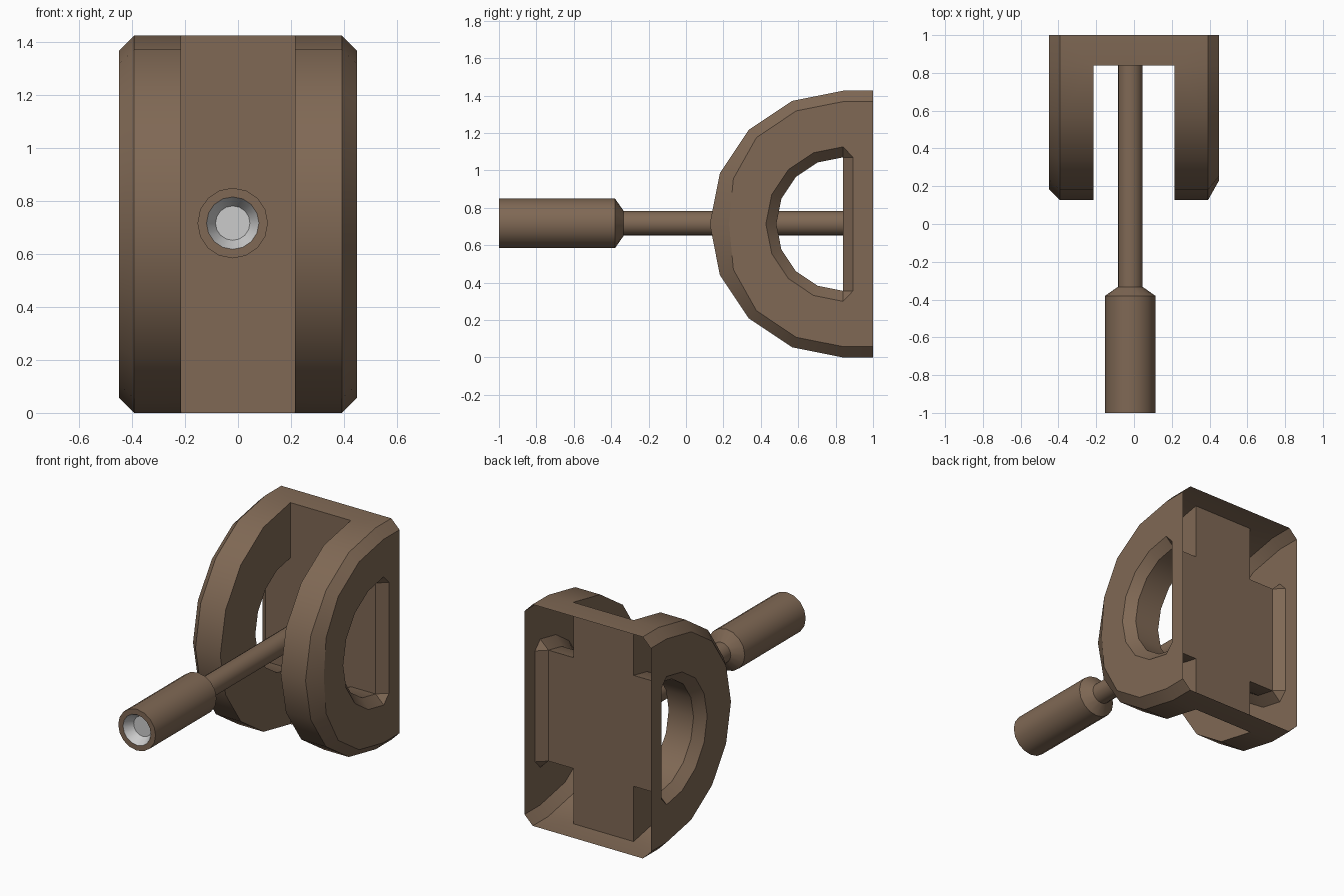
import bpy, bmesh
from math import sin, cos, pi

if "Cube" in bpy.data.objects:
    bpy.data.objects.remove(bpy.data.objects["Cube"])

ZC = 0.717            # height of the ring and rod axis
YC = 0.84             # centre of the half rings, also front of the bridge panel
X_IN, X_BEV, X_OUT = 0.215, 0.392, 0.45
R_OUT, R_RIM, R_FLARE, R_HOLE = 0.713, 0.655, 0.413, 0.357

brown = bpy.data.materials.new("brown")
brown.diffuse_color = (0.215, 0.14, 0.09, 1)
brown.use_nodes = True
brown.node_tree.nodes["Principled BSDF"].inputs["Base Color"].default_value = brown.diffuse_color


def finish(name, bm, mat, smooth=30):
    me = bpy.data.meshes.new(name)
    bm.to_mesh(me)
    bm.free()
    ob = bpy.data.objects.new(name, me)
    bpy.context.collection.objects.link(ob)
    if mat:
        me.materials.append(mat)
    bpy.ops.object.select_all(action='DESELECT')
    ob.select_set(True)
    bpy.context.view_layer.objects.active = ob
    bpy.ops.object.shade_smooth_by_angle(angle=smooth * pi / 180)
    return ob


def face(bm, *pts):
    bm.faces.new([bm.verts.new(p) for p in pts])


def arc(x, r, front=None):
    # half circle from top to bottom, bulging to the front
    pts = []
    for i in range(9):
        a = i * pi / 8
        k = front.get(i, r) if front else r
        pts.append((x, YC - k * sin(a), ZC + k * cos(a)))
    return pts


def bridge(bm, a, b):
    for i in range(len(a) - 1):
        face(bm, a[i], a[i + 1], b[i + 1], b[i])


# Clevis: two hollow half rings joined by a panel, open at the back
bm = bmesh.new()
for s in (-1, 1):
    wider = {3: 0.635, 4: 0.61, 5: 0.635} if s > 0 else None
    edge_in, edge_bev = arc(s * X_IN, R_OUT), arc(s * X_BEV, R_OUT)
    rim = arc(s * X_OUT, R_RIM, wider)
    flare = arc(s * X_OUT, R_FLARE)
    hole_bev, hole_in = arc(s * X_BEV, R_HOLE), arc(s * X_IN, R_HOLE)
    loops = [hole_in, edge_in, edge_bev, rim, flare, hole_bev, hole_in]
    for a, b in zip(loops, loops[1:]):
        bridge(bm, a, b)
    # straight part of the outer wall behind the half ring
    back = [(s * X_OUT, 1, ZC + R_RIM), (s * X_OUT, 1, ZC - R_RIM)]
    slot = [(s * X_OUT, 0.893, ZC + R_HOLE), (s * X_OUT, 0.893, ZC - R_HOLE)]
    bridge(bm, [rim[0], *back, rim[8]], [flare[0], *slot, flare[8]])
    # back edge of the hole
    bridge(bm, slot, [hole_bev[0], hole_bev[8]])
    face(bm, hole_bev[0], hole_bev[8], hole_in[8], hole_in[0])
    for e, i in ((0, 0), (1, 8)):
        face(bm, flare[i], slot[e], hole_bev[i])
        # sloped corner and flat strip behind the half ring
        z = edge_bev[i][2]
        bridge(bm, [edge_in[i], edge_bev[i], rim[i]],
               [(s * X_IN, 1, z), (s * X_BEV, 1, z), back[e]])
# middle panel with its top and bottom strips
levels = [ZC + R_OUT, ZC + R_HOLE, ZC - R_HOLE, ZC - R_OUT]
path = [(1, levels[0])] + [(YC, z) for z in levels] + [(1, levels[3])]
bridge(bm, [(-X_IN, y, z) for y, z in path], [(X_IN, y, z) for y, z in path])
bmesh.ops.remove_doubles(bm, verts=bm.verts, dist=0.0005)
bmesh.ops.recalc_face_normals(bm, faces=bm.faces)
top = max(bm.faces, key=lambda f: f.calc_center_median().z)
if top.normal.z < 0:
    bmesh.ops.reverse_faces(bm, faces=bm.faces)
bmesh.ops.translate(bm, verts=bm.verts,
                    vec=(0, 0, -min(v.co.z for v in bm.verts)))
finish("clevis", bm, brown)


def lathe(name, profile, mat, n=16, cap=False):
    # turn a (y, radius) profile around the rod axis
    bm = bmesh.new()
    rings = [[bm.verts.new((-0.02 + r * cos(2 * pi * i / n), y,
                            ZC + r * sin(2 * pi * i / n))) for i in range(n)]
             for y, r in profile]
    for a, b in zip(rings, rings[1:]):
        for i in range(n):
            j = (i + 1) % n
            bm.faces.new((a[i], a[j], b[j], b[i]))
    if cap:
        bm.faces.new(rings[-1])
    bmesh.ops.recalc_face_normals(bm, faces=bm.faces)
    probe = min(bm.faces, key=lambda f: f.calc_center_median().y)
    if cap and rings and bm.faces[:][-1].normal.y > 0 or not cap and probe.normal.y > 0.5:
        bmesh.ops.reverse_faces(bm, faces=bm.faces)
    return finish(name, bm, mat)


# Rod with a thick front sleeve, and the grey socket in its end
lathe("rod", [(YC, 0.066), (-0.333, 0.066), (-0.38, 0.133),
              (-1, 0.133), (-1, 0.099)], brown)
lathe("socket", [(-1, 0.099), (-0.94, 0.065)], None, cap=True)
